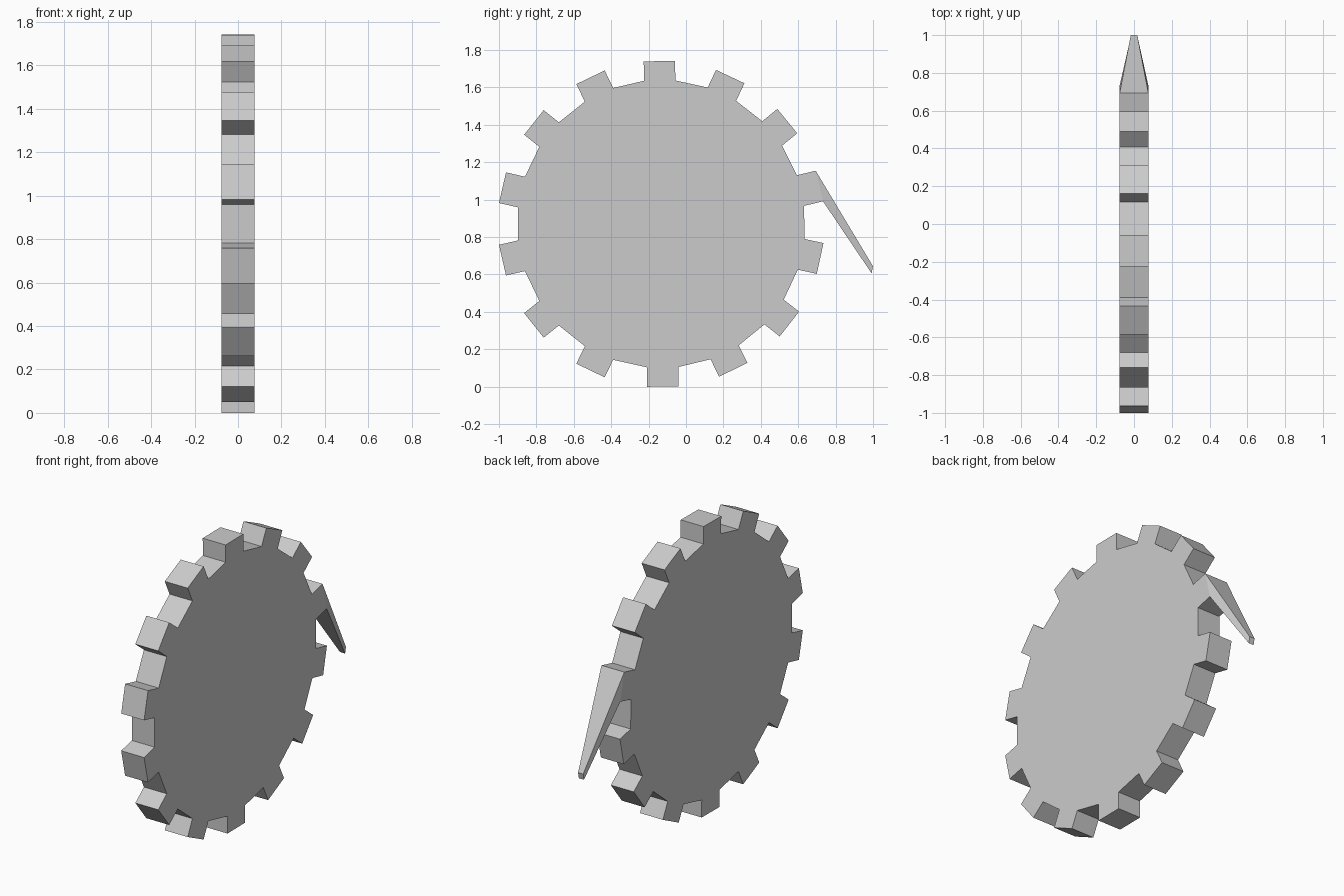
import bpy, bmesh
from math import sin, cos, radians
from mathutils import Vector

if "Cube" in bpy.data.objects:
    bpy.data.objects.remove(bpy.data.objects["Cube"])

TEETH, HALF_T = 14, 0.076
CY, CZ = -0.133, 0.87            # wheel centre in the YZ plane
TIP, ROOT, HALF_W = 0.87, 0.766, 0.084
SPIKE = 3                        # tooth drawn out into a point

# gear outline, clockwise from the top tooth
profile = []
for i in range(TEETH):
    a = radians(90 - i * 360 / TEETH + (0.6 if i <= TEETH // 2 else 0))
    out, side = Vector((cos(a), sin(a))), Vector((sin(a), -cos(a)))
    for r, w in ((ROOT, -1), (TIP, -1), (TIP, 1), (ROOT, 1)):
        profile.append(Vector((CY, CZ)) + out * r + side * (w * HALF_W))

# solid toothed disc
bm = bmesh.new()
left = [bm.verts.new((-HALF_T, p.x, p.y)) for p in profile]
right = [bm.verts.new((HALF_T, p.x, p.y)) for p in profile]
bm.faces.new(left)
bm.faces.new(right[::-1])
n = len(profile)
spike_face = None
for i in range(n):
    j = (i + 1) % n
    f = bm.faces.new((left[i], right[i], right[j], left[j]))
    if i == SPIKE * 4 + 1:
        spike_face = f

# tapered spike pulled from one tooth
new = bmesh.ops.extrude_discrete_faces(bm, faces=[spike_face])["faces"][0]
mid = new.calc_center_median().z
for v in new.verts:
    upper = v.co.z > mid
    v.co = (0.017 if v.co.x > 0 else -0.017,
            1.0 if upper else 0.992, 0.643 if upper else 0.606)

bmesh.ops.recalc_face_normals(bm, faces=bm.faces)
mesh = bpy.data.meshes.new("spiked_gear")
bm.to_mesh(mesh)
bm.free()
bpy.context.collection.objects.link(bpy.data.objects.new("spiked_gear", mesh))
